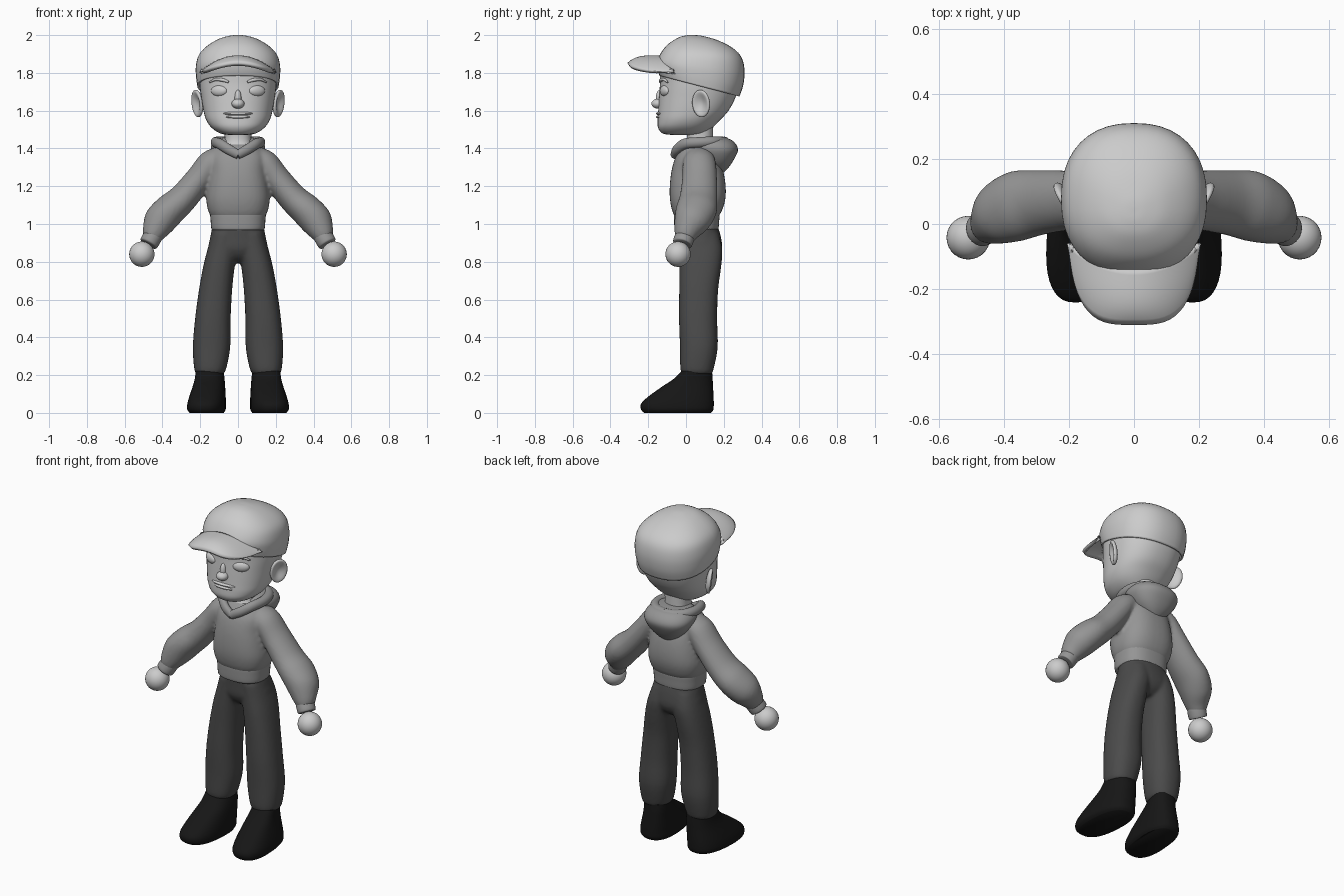
import bpy, bmesh, math
from mathutils import Vector, Matrix

if "Cube" in bpy.data.objects:
    bpy.data.objects.remove(bpy.data.objects["Cube"])

BOTH = (1, -1)


def material(name, v):
    m = bpy.data.materials.new(name)
    m.diffuse_color = (v, v, v, 1)
    m.use_nodes = True
    m.node_tree.nodes["Principled BSDF"].inputs["Base Color"].default_value = m.diffuse_color
    return m


CLOTH = material("hoodie_grey", 0.30)
TROUSER = material("trouser_grey", 0.07)
BLACK = material("shoe_black", 0.008)


def ring(cx, hw, yf, yb, zf, zb=None, shear=0):
    """Flat oval section given by its width, front/back y and front/back z."""
    zb = zf if zb is None else zb
    return (cx, (yf + yb) / 2, (zf + zb) / 2, hw, 0, 0, shear, (yb - yf) / 2, (zb - zf) / 2)


def tube(pts, ref):
    """Sections across a path of (x, y, z, r1, r2)."""
    ref, out = Vector(ref), []
    for i, p in enumerate(pts):
        a, b = pts[max(i - 1, 0)], pts[min(i + 1, len(pts) - 1)]
        t = (Vector(b[:3]) - Vector(a[:3])).normalized()
        u = t.cross(ref).normalized()
        v = u.cross(t).normalized()
        out.append((*p[:3], *(u * p[3]), *(v * p[4])))
    return out


def smooth(rows, sub):
    out = []
    for i in range(len(rows) - 1):
        a, b, c, d = (rows[min(max(i + k, 0), len(rows) - 1)] for k in (-1, 0, 1, 2))
        for s in range(sub):
            t = s / sub
            out.append([q + .5 * t * (r - p + t * (2 * p - 5 * q + 4 * r - w + t * (3 * (q - r) + w - p)))
                        for p, q, r, w in zip(a, b, c, d)])
    return out + [rows[-1]]


def shell(bm, rows, sides=(1,), n=2.3, seg=40, sub=4, start=True):
    for side in sides:
        loops = []
        for r in smooth(rows, sub):
            c, u, v = Vector(r[:3]), Vector(r[3:6]), Vector(r[6:9])
            loop = []
            for k in range(seg):
                a = 2 * math.pi * k / seg
                co, si = math.cos(a), math.sin(a)
                p = c + u * math.copysign(abs(co) ** (2 / n), co) + v * math.copysign(abs(si) ** (2 / n), si)
                loop.append(bm.verts.new((p.x * side, p.y, p.z)))
            loops.append(loop)
        for a, b in zip(loops, loops[1:]):
            for k in range(seg):
                j = (k + 1) % seg
                bm.faces.new((a[k], a[j], b[j], b[k]))
        if start:
            bm.faces.new(loops[0])
        bm.faces.new(loops[-1])


def ball(bm, loc, size, rz=0, ry=0, sides=(1,), dish=False):
    for s in sides:
        vs = bmesh.ops.create_uvsphere(bm, u_segments=28, v_segments=18, radius=1)["verts"]
        for v in vs:
            if dish and v.co.x > 0:
                v.co.x *= -0.4 + 1.6 * (v.co.y ** 2 + v.co.z ** 2)
            p = Matrix.Rotation(rz, 3, 'Z') @ Matrix.Rotation(ry, 3, 'Y') @ Vector(
                [a * b for a, b in zip(v.co, size)]) + Vector(loc)
            v.co = (p.x * s, p.y, p.z)


def finish(bm, name, mat=None, fuse=False, thick=0):
    bmesh.ops.recalc_face_normals(bm, faces=bm.faces)
    me = bpy.data.meshes.new(name)
    bm.to_mesh(me)
    bm.free()
    ob = bpy.data.objects.new(name, me)
    bpy.context.collection.objects.link(ob)
    if mat:
        me.materials.append(mat)
    bpy.ops.object.select_all(action='DESELECT')
    ob.select_set(True)
    bpy.context.view_layer.objects.active = ob
    bpy.ops.object.shade_smooth_by_angle(angle=math.radians(55))
    if fuse:
        m = ob.modifiers.new("fuse", 'REMESH')
        m.mode, m.voxel_size, m.use_smooth_shade = 'VOXEL', 0.01, True
        m = ob.modifiers.new("soften", 'SMOOTH')
        m.factor, m.iterations = 0.5, 4
    if thick:
        m = ob.modifiers.new("thickness", 'SOLIDIFY')
        m.thickness, m.offset = thick, -1
    return ob


def part(name, rows, mat=None, sides=(1,), **kw):
    bm = bmesh.new()
    shell(bm, rows, sides, **kw)
    return finish(bm, name, mat)


# head with nose
bm = bmesh.new()
shell(bm, [ring(0, *r) for r in (
    (.05, -.08, .05, 1.472), (.095, -.125, .10, 1.48), (.14, -.148, .14, 1.51), (.168, -.150, .18, 1.55),
    (.183, -.147, .225, 1.60), (.195, -.143, .262, 1.67), (.204, -.138, .28, 1.74), (.203, -.135, .28, 1.81),
    (.18, -.10, .25, 1.89), (.10, -.03, .16, 1.95), (.02, .04, .08, 1.965))])
ball(bm, (0, -.148, 1.637), (.034, .035, .026))
ball(bm, (0, -.138, 1.665), (.018, .022, .045))
finish(bm, "head")

# eyes, brows, lips, ears
bm = bmesh.new()
ball(bm, (.1, -.113, 1.705), (.046, .02, .029), rz=.42, sides=BOTH)
finish(bm, "eyes")
part("eyebrows", tube([(.05, -.138, 1.752, .006, .006), (.08, -.132, 1.762, .009, .009),
                       (.12, -.117, 1.765, .008, .008), (.15, -.097, 1.75, .004, .004)], (0, 0, 1)),
     sides=BOTH, seg=12, n=2)
bm = bmesh.new()
ball(bm, (0, -.132, 1.585), (.078, .027, .011))
ball(bm, (0, -.132, 1.567), (.07, .026, .011))
finish(bm, "lips")
bm = bmesh.new()
ball(bm, (.216, .08, 1.638), (.022, .052, .073), rz=-.5, ry=.12, sides=BOTH, dish=True)
finish(bm, "ears")

# cap crown
bm = bmesh.new()
shell(bm, [ring(0, *r) for r in (
    (.215, -.140, .283, 1.785, 1.675), (.222, -.152, .303, 1.82, 1.735), (.223, -.155, .31, 1.86, 1.81),
    (.207, -.130, .295, 1.91, 1.88), (.165, -.095, .25, 1.952, 1.93), (.10, -.04, .17, 1.987, 1.972),
    (.04, .005, .09, 1.999, 1.995), (.005, .04, .05, 2.0, 2.0))], start=False)
finish(bm, "cap_crown", thick=.012)

# cap brim
bm = bmesh.new()
NU, NV = 32, 10
grid = []
for i in range(NU + 1):
    u = math.sin(math.pi * (i / NU - .5)) * .998
    root = -.14 + .08 * u * u
    tip = -.06 - .25 * (1 - abs(u) ** 3.5) ** .5
    col = []
    for j in range(NV + 1):
        v = j / NV
        col.append(bm.verts.new((.207 * u * (1 - .04 * v), root + (tip - root) * v,
                                 1.893 - .09 * u * u - .04 * v ** 4 * (1 - u * u))))
    grid.append(col)
for a, b in zip(grid, grid[1:]):
    for j in range(NV):
        bm.faces.new((a[j], a[j + 1], b[j + 1], b[j]))
brim = finish(bm, "cap_brim", thick=.02)
if brim.data.polygons[len(brim.data.polygons) // 2].normal.z < 0:
    brim.data.flip_normals()

# neck
part("neck", [ring(0, *r) for r in ((.09, -.04, .14, 1.355), (.078, -.01, .142, 1.41),
                                    (.07, .005, .142, 1.45), (.075, 0, .145, 1.53))])

# hoodie body with sleeves
bm = bmesh.new()
shell(bm, [ring(0, *r) for r in (
    (.138, -.055, .165, 1.03), (.158, -.073, .19, 1.07), (.168, -.085, .208, 1.13), (.162, -.086, .21, 1.20),
    (.15, -.077, .197, 1.28), (.145, -.057, .17, 1.35), (.12, -.025, .16, 1.40), (.09, .0, .15, 1.425))], n=2.5)
shell(bm, tube([(.08, .07, 1.37, .05, .07), (.14, .07, 1.325, .07, .087), (.205, .072, 1.24, .072, .092),
                (.29, .066, 1.138, .077, .1), (.36, .055, 1.075, .085, .108), (.415, .03, 1.015, .085, .095),
                (.445, 0, .955, .063, .065), (.46, -.01, .92, .045, .05)], (0, 1, 0)), BOTH, n=2)
finish(bm, "hoodie_body_and_sleeves", CLOTH, fuse=True)

# waistband and cuffs
part("waistband", [ring(0, *r) for r in ((.125, -.05, .16, .97), (.14, -.06, .171, .972), (.145, -.063, .176, 1.02),
                                         (.147, -.062, .178, 1.06), (.135, -.05, .165, 1.07))], CLOTH, n=2.5)
part("cuffs", tube([(.445, -.002, .945, .044, .046), (.448, -.004, .939, .05, .052),
                    (.471, -.018, .9, .05, .052), (.475, -.02, .893, .042, .044)], (0, 1, 0)), CLOTH, BOTH, n=2)

# hood lying on the back, and its collar rolled to a V in front
part("hood", [ring(0, *r) for r in (
    (.03, .13, .19, 1.265), (.075, .10, .222, 1.295), (.115, .07, .25, 1.335), (.142, .03, .274, 1.385),
    (.14, .015, .266, 1.42), (.115, .03, .237, 1.447), (.08, .06, .2, 1.457))], CLOTH)
part("hood_collar", tube([(-.004, -.062, 1.366, .02, .024), (.05, -.048, 1.395, .022, .027),
                          (.098, -.005, 1.425, .024, .028), (.118, .07, 1.432, .026, .028),
                          (.105, .14, 1.435, .028, .028), (.06, .19, 1.432, .028, .03),
                          (-.004, .205, 1.43, .028, .032)], (0, 0, 1)), CLOTH, BOTH, n=2, seg=24)

# hands
bm = bmesh.new()
ball(bm, (.509, -.042, .84), (.067, .067, .067), sides=BOTH)
finish(bm, "hands")

# trousers
bm = bmesh.new()
shell(bm, [ring(*r) for r in (
    (.15, .07, -.02, .135, .205), (.147, .085, -.03, .147, .235), (.14, .099, -.032, .168, .35),
    (.133, .094, -.037, .165, .5), (.119, .088, -.036, .17, .65), (.1, .083, -.035, .187, .78),
    (.08, .08, -.032, .192, .87), (.066, .07, -.03, .172, .95))], BOTH)
shell(bm, [ring(0, *r) for r in ((.05, .03, .14, .795), (.11, -.01, .175, .825), (.155, -.033, .192, .87),
                                 (.147, -.035, .185, .93), (.135, -.035, .168, .99))])
finish(bm, "trousers", TROUSER, fuse=True)

# shoes
part("shoes", [ring(*r, shear=-.012) for r in (
    (.165, .088, -.222, .132, 0), (.167, .1, -.238, .145, .018), (.166, .1, -.237, .147, .05),
    (.161, .094, -.195, .146, .09), (.154, .084, -.125, .143, .14), (.15, .077, -.065, .141, .18),
    (.15, .072, -.022, .138, .222))], BLACK, BOTH, n=2.5)
